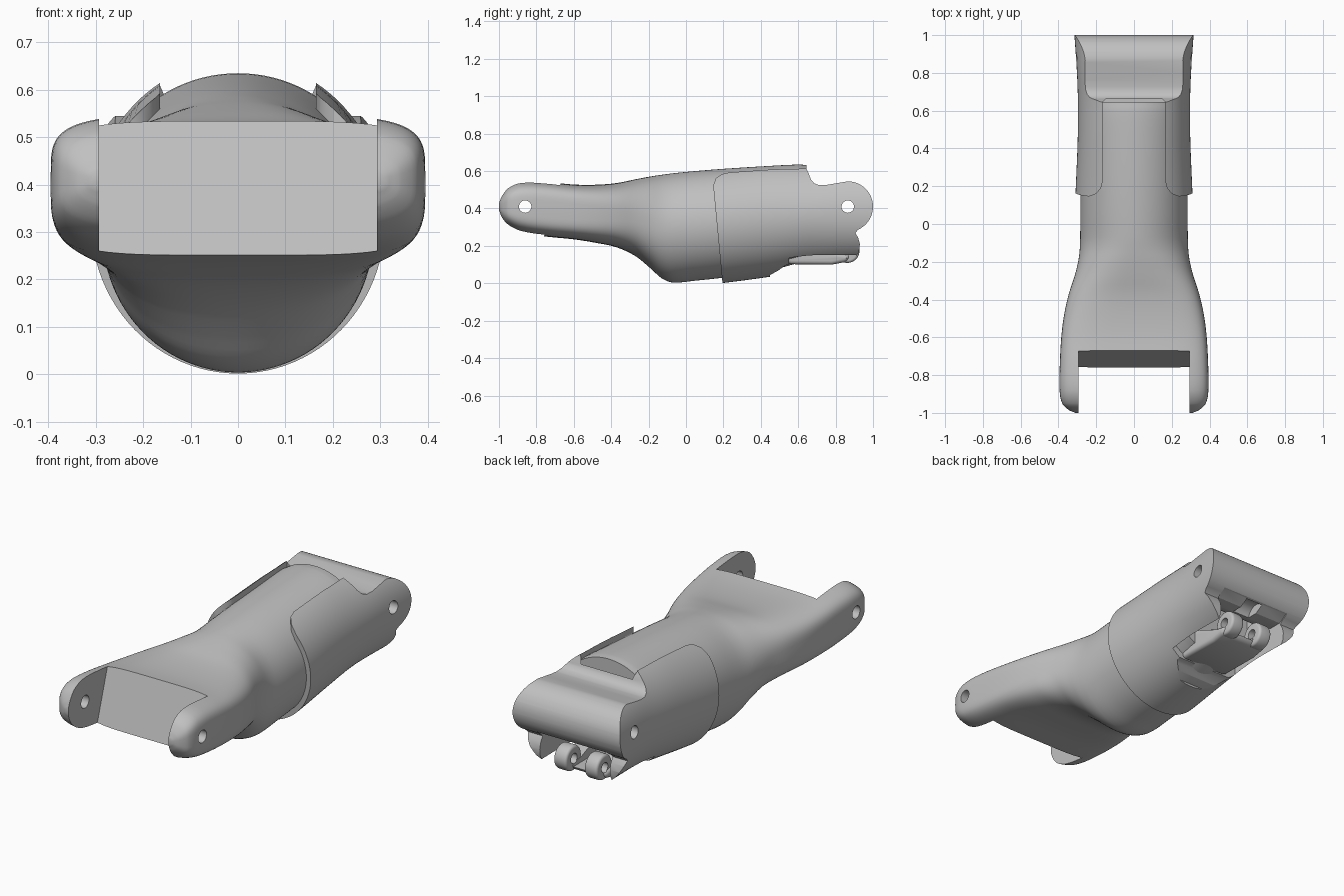
import bpy, bmesh, math
from mathutils import Vector

cube = bpy.data.objects.get("Cube")
if cube:
    bpy.data.objects.remove(cube, do_unlink=True)

GREY = bpy.data.materials.new("plain grey")
GREY.use_nodes = True
GREY.diffuse_color = (0.53, 0.53, 0.53, 1)
GREY.node_tree.nodes["Principled BSDF"].inputs["Base Color"].default_value = GREY.diffuse_color


def add_object(name, bm):
    bmesh.ops.recalc_face_normals(bm, faces=bm.faces)
    mesh = bpy.data.meshes.new(name)
    bm.to_mesh(mesh)
    bm.free()
    mesh.materials.append(GREY)
    obj = bpy.data.objects.new(name, mesh)
    bpy.context.collection.objects.link(obj)
    return obj


def smooth_stations(stations, steps):
    """Catmull-Rom interpolation of the loft stations."""
    rows = [Vector(s) for s in stations]
    result = []
    for i in range(len(rows) - 1):
        a, b = rows[max(i - 1, 0)], rows[i]
        c, d = rows[i + 1], rows[min(i + 2, len(rows) - 1)]
        # tangents scaled for uneven spacing along y
        span = c[0] - b[0]
        m0 = (c - a) * (span / (c[0] - a[0]))
        m1 = (d - b) * (span / (d[0] - b[0]))
        for k in range(steps):
            t = k / steps
            result.append(b * (2*t**3 - 3*t**2 + 1) + m0 * (t**3 - 2*t**2 + t)
                          + c * (3*t**2 - 2*t**3) + m1 * (t**3 - t**2))
    return result + [rows[-1]]


def loft(name, stations, steps=4, sides=96):
    """Stations are (y, half width, bottom, top, roundness exponent)."""
    bm = bmesh.new()
    rings = []
    for y, half, low, high, power in smooth_stations(stations, steps):
        ring = []
        for k in range(sides):
            a = math.tau * k / sides
            c, s = math.cos(a), math.sin(a)
            x = half * math.copysign(abs(c) ** (2 / power), c)
            z = (low + high) / 2 + (high - low) / 2 * math.copysign(abs(s) ** (2 / power), s)
            ring.append(bm.verts.new((x, y, z)))
        rings.append(ring)
    for r0, r1 in zip(rings, rings[1:]):
        for k in range(sides):
            n = (k + 1) % sides
            bm.faces.new((r0[k], r0[n], r1[n], r1[k]))
    bm.faces.new(rings[0])
    bm.faces.new(rings[-1])
    return add_object(name, bm)


def prism(name, points, start, end, axis="X"):
    """Extrude a polygon of (y, z) points along x, or (x, y) points along z."""
    bm = bmesh.new()
    place = (lambda p, d: (d, *p)) if axis == "X" else (lambda p, d: (*p, d))
    face = bm.faces.new([bm.verts.new(place(p, start)) for p in points])
    moved = bmesh.ops.extrude_face_region(bm, geom=[face])["geom"]
    bmesh.ops.translate(bm, verts=[v for v in moved if isinstance(v, bmesh.types.BMVert)],
                        vec=Vector(place((0, 0), end - start)))
    return add_object(name, bm)


def arc(y, z, radius, start=0, end=360, count=40):
    last = count if end - start == 360 else count - 1
    return [(y + radius * math.cos(math.radians(start + (end - start) * k / last)),
             z + radius * math.sin(math.radians(start + (end - start) * k / last)))
            for k in range(count)]


def apply_modifier(obj, mod):
    bpy.context.view_layer.objects.active = obj
    bpy.ops.object.modifier_apply(modifier=mod.name)


def combine(obj, cutter, operation="DIFFERENCE"):
    mod = obj.modifiers.new("cut", "BOOLEAN")
    mod.operation, mod.solver, mod.object = operation, "EXACT", cutter
    apply_modifier(obj, mod)
    bpy.data.objects.remove(cutter, do_unlink=True)


def bevel(obj, width):
    mod = obj.modifiers.new("round", "BEVEL")
    mod.width, mod.segments, mod.limit_method = width, 4, "ANGLE"
    apply_modifier(obj, mod)


def drill(obj, y, z, radius):
    combine(obj, prism("drill", arc(y, z, radius), -0.6, 0.6))


# Inner body: forked wide end flowing into a round barrel
body = loft("inner_body", [
    (-1.0, .31, .375, .445, 3), (-.985, .345, .338, .48, 3.4),
    (-.95, .38, .302, .52, 4), (-.88, .394, .27, .546, 4.4),
    (-.75, .393, .25, .542, 4.6), (-.6, .385, .235, .528, 4.4),
    (-.48, .37, .216, .527, 3.8), (-.37, .345, .192, .536, 3.2),
    (-.27, .313, .145, .556, 2.6), (-.19, .294, .08, .571, 2.3),
    (-.13, .287, .027, .58, 2.1), (-.07, .285, .004, .588, 2),
    (.05, .284, .014, .6, 2), (.2, .284, .03, .612, 2),
    (.42, .284, .06, .626, 2), (.6, .284, .108, .635, 2), (.645, .28, .115, .632, 2)])
combine(body, prism("fork_gap", [(-1.2, 0), (-.839, 0), (-.586, .8), (-1.2, .8)], -.293, .293))
drill(body, -.86, .41, .033)

# Outer sleeve: tapered shell trimmed to its side outline
sleeve = loft("outer_sleeve", [
    (.1, .312, -.004, .632, 2), (.2, .308, .002, .64, 2), (.45, .298, .035, .66, 2),
    (.65, .297, .065, .665, 2), (.8, .302, .08, .67, 2.1), (1.02, .317, .09, .67, 2.2)])
outline = [(.2, -.05), (.144, .54), (.155, .57), (.185, .585), (.21, .7), (.625, .7), (.645, .61),
           (.655, .59), (.668, .555), (.685, .535), (.71, .525), (.75, .526), (.8, .534)]
outline += arc(.865, .41, .135, 90, -65, 24)
outline += [(.905, .27), (.92, .245), (.93, .21), (.925, .17), (.91, .145), (.88, .135),
            (.7, .118), (.58, .108), (.53, .095), (.49, .066), (.45, .045), (.43, -.05)]
combine(sleeve, prism("side_outline", outline, -.6, .6), "INTERSECT")

# Top window with flared mouth, showing the barrel
half_window = [(.15, .662), (.165, .645), (.165, .23), (.175, .19), (.2, .16), (.24, .145), (.26, .1)]
window = half_window + [(-x, y) for x, y in reversed(half_window)]
combine(sleeve, prism("window", window, .45, .9, "Z"))

# Rear cavity beneath the hinge bar, open below
cavity = [(.55, -.1), (.55, .3), (.64, .43), (.7, .43), (.735, .36), (.78, .3), (.83, .28),
          (.9, .28), (.95, .31), (1.1, .34), (1.1, -.1)]
combine(sleeve, prism("cavity", cavity, -.205, .205))
combine(sleeve, prism("bar_notch", arc(.9, .27, .06), -.05, .05))
drill(sleeve, .865, .41, .033)

# Lower tongue carrying a pair of drilled lugs
tongue = prism("lower_tongue", [(.5, .13), (.56, .102), (.78, .1), (.86, .115), (.88, .15),
                                (.8, .165), (.62, .24), (.5, .26)], -.14, .14)
bevel(tongue, .02)
combine(tongue, prism("channel", [(.68, .135), (1, .135), (1, .4), (.68, .4)], -.05, .05))
parts = [body, sleeve, tongue]
for side, x in (("right", -.09), ("left", .09)):
    lug = prism(side + "_lug", arc(.862, .175, .066), x - .038, x + .038)
    bevel(lug, .014)
    drill(lug, .862, .175, .026)
    parts.append(lug)
drill(tongue, .862, .175, .026)

# Smooth shading with crisp edges
bpy.ops.object.select_all(action="DESELECT")
for part in parts:
    part.select_set(True)
bpy.context.view_layer.objects.active = body
bpy.ops.object.shade_smooth_by_angle(angle=math.radians(30))
